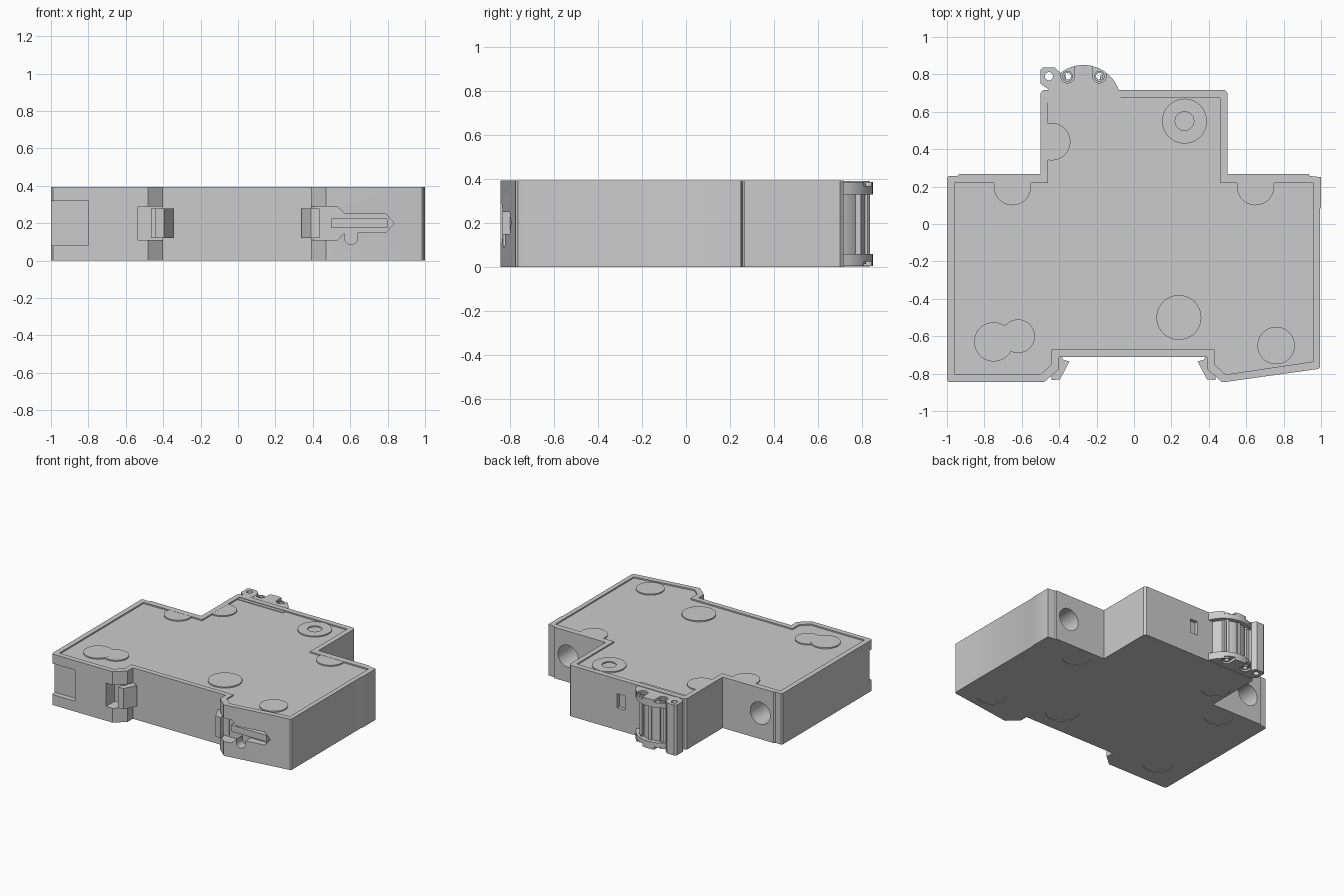
import bpy, bmesh, math

if "Cube" in bpy.data.objects:
    bpy.data.objects.remove(bpy.data.objects["Cube"])

H = 0.393  # body thickness


def prism(name, pts, lo, hi, axis="Z"):
    """Extrude a 2D outline: Z uses (x, y) points, Y uses (x, z) points."""
    bm = bmesh.new()
    at = (lambda p, d: (p[0], p[1], d)) if axis == "Z" else (lambda p, d: (p[0], d, p[1]))
    a = [bm.verts.new(at(p, lo)) for p in pts]
    b = [bm.verts.new(at(p, hi)) for p in pts]
    bm.faces.new(a)
    bm.faces.new(b[::-1])
    n = len(pts)
    for i in range(n):
        bm.faces.new((a[i], b[i], b[(i + 1) % n], a[(i + 1) % n]))
    bmesh.ops.recalc_face_normals(bm, faces=bm.faces)
    me = bpy.data.meshes.new(name)
    bm.to_mesh(me)
    bm.free()
    ob = bpy.data.objects.new(name, me)
    bpy.context.collection.objects.link(ob)
    return ob


def arc(cx, cy, r, a0=0, a1=360, n=40):
    full = a1 - a0 == 360
    return [(cx + r * math.cos(math.radians(a0 + (a1 - a0) * i / (n if full else n - 1))),
             cy + r * math.sin(math.radians(a0 + (a1 - a0) * i / (n if full else n - 1))))
            for i in range(n)]


def rect(x0, y0, x1, y1):
    return [(x0, y0), (x1, y0), (x1, y1), (x0, y1)]


def cut(target, *cutters):
    bpy.context.view_layer.objects.active = target
    for c in cutters:
        m = target.modifiers.new("cut", "BOOLEAN")
        m.operation, m.solver, m.object = "DIFFERENCE", "EXACT", c
        bpy.ops.object.modifier_apply(modifier=m.name)
        bpy.data.objects.remove(c)


def smooth(ob):
    bpy.ops.object.select_all(action="DESELECT")
    ob.select_set(True)
    bpy.context.view_layer.objects.active = ob
    bpy.ops.object.shade_smooth_by_angle(angle=math.radians(30))


# Housing silhouette
outline = [(-0.99, -0.845), (-0.48, -0.845), (-0.40, -0.775), (-0.40, -0.71),
           (0.39, -0.71), (0.39, -0.775), (0.47, -0.845), (0.485, -0.845), (0.985, -0.775),
           (0.995, -0.765), (0.995, 0.08), (1, 0.09), (1, 0.25), (0.94, 0.257), (0.935, 0.267),
           (0.5, 0.267), (0.5, 0.70), (0.485, 0.717), (-0.485, 0.717), (-0.5, 0.70),
           (-0.5, 0.267), (-0.935, 0.267), (-0.945, 0.257), (-0.99, 0.257), (-1, 0.247),
           (-1, -0.835)]
housing = prism("housing", outline, 0, H)

# Shallow recessed cover panel inside the rim
panel = [(-0.96, -0.805), (-0.50, -0.805), (-0.44, -0.75), (-0.44, -0.67), (0.43, -0.67),
         (0.43, -0.75), (0.49, -0.805), (0.96, -0.735), (0.96, 0.22), (0.46, 0.22),
         (0.46, 0.675), (-0.46, 0.675), (-0.46, 0.22), (-0.96, 0.22)]
cut(housing, prism("panel_cut", panel, H - 0.01, H + 0.1))

# Terminal holes, indicator window and corner notch
for x in (-0.82, 0.82):
    cut(housing, prism("terminal_cut", arc(x, 0.2, 0.085), -0.02, 0.4, "Y"))
cut(housing, prism("window_cut", rect(0.02, 0.17, 0.085, 0.28), 0.69, 0.8, "Y"),
    prism("notch_cut", rect(-1.1, 0.08, -0.80, 0.32), -0.9, -0.805, "Y"))

# Rail clip slots on the underside: plain one and arrow-shaped one
arrow = [(0.37, 0.11), (0.53, 0.11), (0.57, 0.15)] + arc(0.605, 0.122, 0.035, 180, 360, 12) + \
        [(0.64, 0.15), (0.79, 0.15), (0.835, 0.2), (0.79, 0.25), (0.57, 0.25), (0.53, 0.29), (0.37, 0.29)]
cut(housing, prism("slot_cut", rect(-0.535, 0.11, -0.38, 0.29), -0.9, -0.74, "Y"),
    prism("arrow_cut", arrow, -0.9, -0.76, "Y"))

# Terminal screws at the bottom of the holes
for x, side in ((-0.82, "left"), (0.82, "right")):
    smooth(prism("terminal_screw_" + side, arc(x, 0.2, 0.06, n=24), -0.03, 0.03, "Y"))

# Round pads: raised on the cover, shallow recesses on the other side
discs = [(-0.75, -0.63, 0.105), (-0.62, -0.60, 0.09), (0.24, -0.50, 0.12), (0.76, -0.65, 0.10),
         (-0.65, 0.20, 0.10), (0.65, 0.20, 0.10), (-0.44, 0.44, 0.10), (0.27, 0.55, 0.12)]
for i, (x, y, r) in enumerate(discs):
    pts = arc(x, y, r)
    if abs(x) > 0.5:
        pts = [(px, min(py, 0.264)) for px, py in pts]
    pts = [(max(px, -0.497) if y > 0.3 else px, py) for px, py in pts]
    pad = prism("cover_pad_%d" % i, pts, H - 0.02, H - 0.001 - 0.0003 * (i % 2))
    if i == 7:
        cut(pad, prism("pad_hole_cut", arc(x, y, 0.05), H - 0.01, H + 0.1))
    smooth(pad)
    if i not in (1, 7):
        cut(housing, prism("base_disc_cut", arc(x, min(y, 0.15) if abs(x) > 0.5 else y, r)
                           if i != 6 else arc(-0.38, 0.44, r), -0.1, 0.004))
smooth(housing)

# Rail clip hooks
hook = [(0.34, -0.735), (0.39, -0.83), (0.435, -0.835), (0.435, -0.80), (0.40, -0.765),
        (0.46, -0.765), (0.46, -0.70), (0.38, -0.71), (0.375, -0.725)]
prism("clip_hook_right", hook, 0.12, 0.28)
prism("clip_hook_left", [(-x - 0.005, y) for x, y in hook], 0.12, 0.28)
# Arrow slider inside its slot
prism("clip_slider", rect(0.5, 0.175, 0.80, 0.225), -0.795, -0.75, "Y")

# Toggle drum with two flanges
CX, CY = -0.27, 0.65
smooth(prism("toggle_drum", arc(CX, CY, 0.165, 0, 180), 0.05, 0.34))
for name, x in (("a", -0.375), ("b", -0.27), ("c", -0.17)):
    prism("drum_rib_" + name, rect(x - 0.012, 0.70, x + 0.012, 0.825 - 0.3 * abs(x + 0.27)), 0.06, 0.33)
for name, lo, hi, out in (("lower", 0.005, 0.06, 0.005), ("upper", 0.33, 0.388, 0.388)):
    flange = prism("toggle_flange_" + name, arc(CX, CY, 0.20, 0, 180), lo, hi)
    for x in (-0.355, -0.185):
        u_slot = arc(x, 0.79, 0.036, 180, 360, 16) + [(x + 0.036, 0.9), (x - 0.036, 0.9)]
        cut(flange, prism("u_cut", u_slot, out - 0.02, out + 0.02),
            prism("pin_hole_cut", arc(x, 0.79, 0.018, n=20), -0.1, 0.5))
        # Pin lug inside each slot
        lug = prism("pin_lug_" + name, arc(x, 0.79, 0.028, n=24), lo + 0.008, hi - 0.008)
        cut(lug, prism("pin_hole_cut", arc(x, 0.79, 0.018, n=20), -0.1, 0.5))
        cut(bpy.data.objects["toggle_drum"],
            prism("pin_hole_cut", arc(x, 0.79, 0.018, n=20), -0.1, 0.5))
        smooth(lug)
    smooth(flange)

# Toggle lever
lever_pts = [(-0.50, 0.75), (-0.465, 0.725), (-0.42, 0.71), (-0.385, 0.74), (-0.395, 0.81),
             (-0.425, 0.838), (-0.485, 0.838), (-0.50, 0.825)]
lever = prism("toggle_lever", lever_pts, 0.002, H - 0.002)
cut(lever, prism("lever_hole_cut", arc(-0.455, 0.79, 0.022, n=24), -0.1, 0.5))
smooth(lever)
